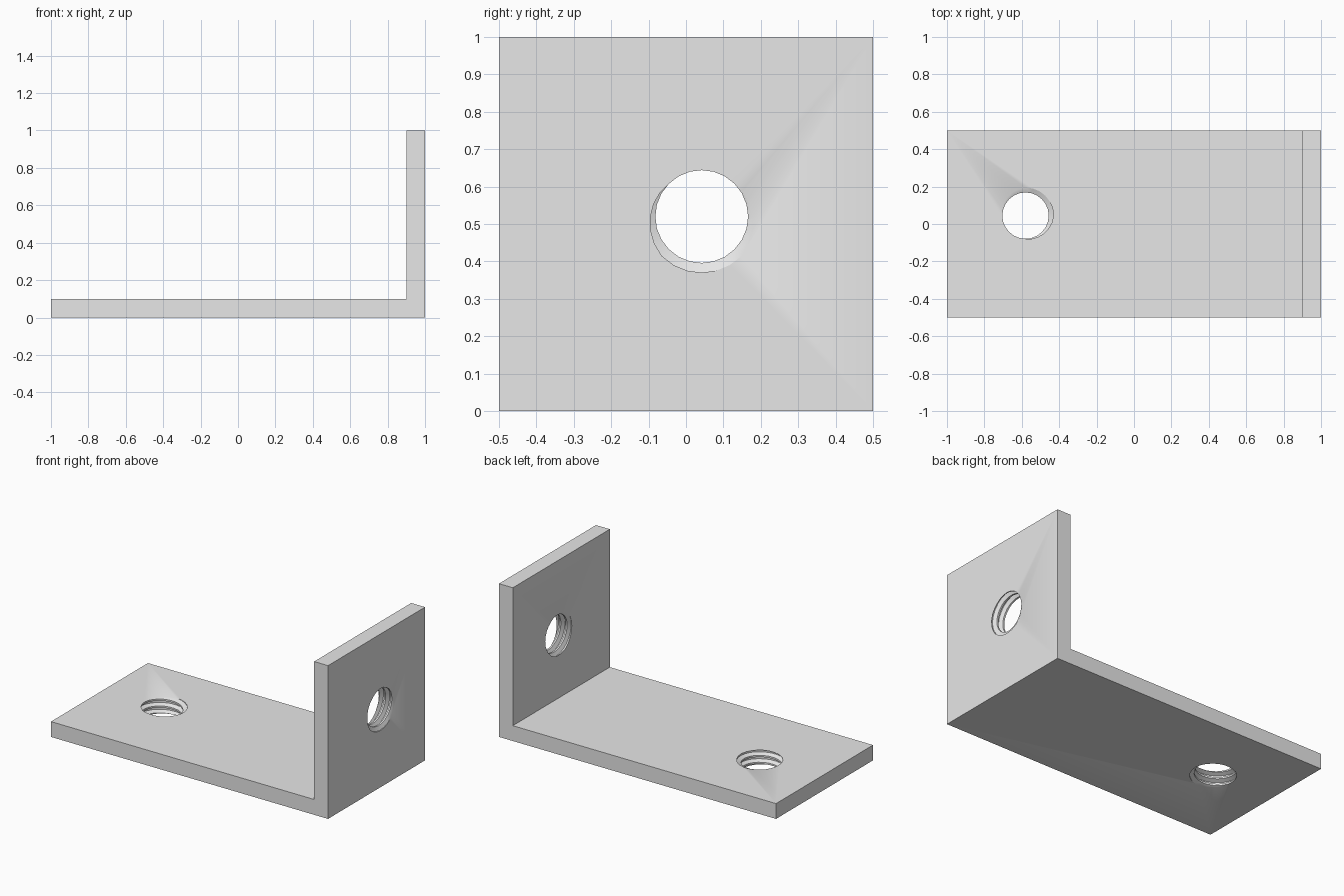
import bpy, bmesh
from math import sin, cos, tau, pi, radians
from mathutils import Matrix

cube = bpy.data.objects.get("Cube")
if cube:
    bpy.data.objects.remove(cube, do_unlink=True)

# Bare metal colour
metal = bpy.data.materials.new("light_grey_metal")
metal.use_nodes = True
grey = (0.8, 0.8, 0.8, 1)
metal.diffuse_color = grey
metal.node_tree.nodes["Principled BSDF"].inputs["Base Color"].default_value = grey


def make_object(name, bm):
    bmesh.ops.recalc_face_normals(bm, faces=bm.faces)
    mesh = bpy.data.meshes.new(name)
    bm.to_mesh(mesh)
    bm.free()
    mesh.materials.append(metal)
    obj = bpy.data.objects.new(name, mesh)
    bpy.context.collection.objects.link(obj)
    return obj


def thread_cutter(name, matrix, root_angle, pitch=0.045, turns=6, sides=24):
    """Closed screw along local z; the groove meets z = 0 at root_angle."""
    profile = (0.124, 0.124, 0.15, 0.15)
    rows = len(profile)
    start = -pitch * (2.5 / rows + root_angle / tau + 4)
    bm = bmesh.new()
    verts = {}

    def vert(i, j):
        # One full turn lands on the row one pitch higher
        if i == sides:
            i, j = 0, j + rows
        if (i, j) not in verts:
            a = tau * i / sides
            r = profile[j % rows]
            z = start + pitch * (j / rows + i / sides)
            verts[i, j] = bm.verts.new((r * cos(a), r * sin(a), z))
        return verts[i, j]

    top = rows * turns
    for i in range(sides):
        for j in range(top):
            bm.faces.new((vert(i, j), vert(i + 1, j), vert(i + 1, j + 1), vert(i, j + 1)))
    # Fan caps, including the step where the helix ends
    for j, z in ((0, start - pitch), (top, start + pitch * (turns + 2))):
        centre = bm.verts.new((0, 0, z))
        rim = [vert(i, j) for i in range(sides + 1)]
        rim += [vert(0, j + k) for k in range(rows - 1, -1, -1)]
        for a, b in zip(rim, rim[1:]):
            bm.faces.new((centre, a, b))
    bm.transform(matrix)
    cutter = make_object(name, bm)
    cutter.hide_render = True
    cutter.hide_set(True)
    return cutter


# L-shaped bracket extruded from its side profile
bm = bmesh.new()
outline = [(-1, 0), (1, 0), (1, 1), (0.9, 1), (0.9, 0.1), (-1, 0.1)]
face = bm.faces.new([bm.verts.new((x, -0.5, z)) for x, z in outline])
side = bmesh.ops.extrude_face_region(bm, geom=[face])
bmesh.ops.translate(bm, vec=(0, 1, 0),
                    verts=[g for g in side["geom"] if isinstance(g, bmesh.types.BMVert)])
bracket = make_object("angle_bracket", bm)

# Threaded holes through the base plate and the upright plate
cutters = [
    thread_cutter("base_thread_cutter", Matrix.Translation((-0.58, 0.045, 0.1)), radians(45)),
    thread_cutter("upright_thread_cutter",
                  Matrix.Translation((1, 0.042, 0.52)) @ Matrix.Rotation(pi / 2, 4, "Y"), 0),
]
for cutter in cutters:
    cut = bracket.modifiers.new(cutter.name, "BOOLEAN")
    cut.operation = "DIFFERENCE"
    cut.solver = "EXACT"
    cut.object = cutter

# Apply the cuts, then remove the helpers
bpy.context.view_layer.update()
cut_mesh = bpy.data.meshes.new_from_object(
    bracket.evaluated_get(bpy.context.evaluated_depsgraph_get()))
bracket.modifiers.clear()
bracket.data = cut_mesh
for cutter in cutters:
    bpy.data.objects.remove(cutter, do_unlink=True)

bpy.ops.object.select_all(action="DESELECT")
bracket.select_set(True)
bpy.context.view_layer.objects.active = bracket
bpy.ops.object.shade_smooth_by_angle(angle=radians(25))
